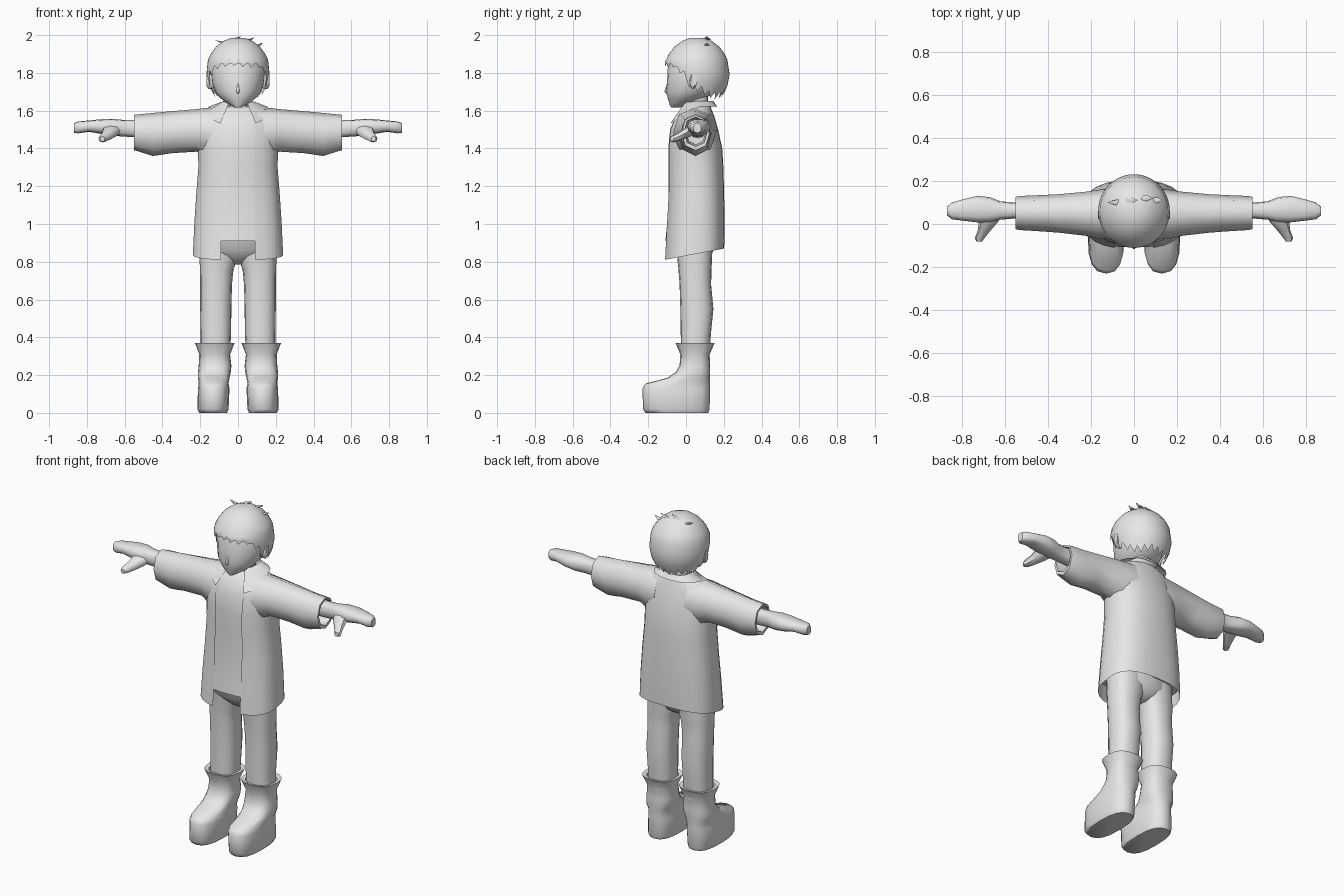
import bpy, bmesh, math

mat = bpy.data.materials.new("light grey")
mat.diffuse_color = (0.8, 0.8, 0.8, 1)


def oval(a0, a1, b0, b1, n=16, p=2.4, t0=0.0, t1=2 * math.pi, closed=True):
    """Superellipse filling the box a0..a1 by b0..b1."""
    pts = []
    for i in range(n):
        t = t0 + (t1 - t0) * i / (n if closed else n - 1)
        c, s = math.cos(t), math.sin(t)
        u = math.copysign(abs(c) ** (2 / p), c)
        v = math.copysign(abs(s) ** (2 / p), s)
        pts.append(((a0 + a1) / 2 + u * (a1 - a0) / 2, (b0 + b1) / 2 + v * (b1 - b0) / 2))
    return pts


def loft(name, rings, closed=True, caps=(True, True), mirror=False, angle=45):
    """Skin a list of 3D rings into one smooth-shaded object."""
    bm = bmesh.new()
    rows = [[bm.verts.new(p) for p in r] for r in rings]
    n = len(rows[0])
    for a, b in zip(rows, rows[1:]):
        for i in range(n if closed else n - 1):
            j = (i + 1) % n
            bm.faces.new((a[i], a[j], b[j], b[i]))
    for flag, row in zip(caps, (rows[0], rows[-1])):
        if flag:
            bm.faces.new(row)
    bmesh.ops.recalc_face_normals(bm, faces=bm.faces[:])
    me = bpy.data.meshes.new(name)
    bm.to_mesh(me)
    bm.free()
    ob = bpy.data.objects.new(name, me)
    bpy.context.collection.objects.link(ob)
    me.materials.append(mat)
    if mirror:
        ob.modifiers.new("mirror", 'MIRROR').use_clip = False
    bpy.ops.object.select_all(action='DESELECT')
    ob.select_set(True)
    bpy.context.view_layer.objects.active = ob
    bpy.ops.object.shade_smooth_by_angle(angle=math.radians(angle))
    return ob


def upright(name, rows, n=16, p=2.4, **kw):
    """Loft along z from rows of (z, x0, x1, y0, y1)."""
    return loft(name, [[(x, y, z) for x, y in oval(x0, x1, y0, y1, n, p)]
                       for z, x0, x1, y0, y1 in rows], **kw)


def sideways(name, rows, n=12, p=2.2, **kw):
    """Loft along x from rows of (x, y0, y1, z0, z1)."""
    return loft(name, [[(x, y, z) for y, z in oval(y0, y1, z0, z1, n, p)]
                       for x, y0, y1, z0, z1 in rows], **kw)


# Boots with flared cuffs
upright("boot", [
    (0.0, 0.058, 0.205, -0.215, 0.118), (0.02, 0.05, 0.215, -0.228, 0.125),
    (0.13, 0.045, 0.212, -0.23, 0.128), (0.155, 0.05, 0.208, -0.215, 0.128),
    (0.185, 0.045, 0.212, -0.1, 0.128), (0.215, 0.038, 0.212, -0.055, 0.128),
    (0.25, 0.035, 0.208, -0.034, 0.128), (0.31, 0.042, 0.205, -0.03, 0.125),
    (0.37, 0.018, 0.228, -0.055, 0.152), (0.365, 0.04, 0.205, -0.033, 0.13),
    (0.32, 0.05, 0.195, -0.02, 0.12)], p=2.6, mirror=True, angle=60)

# Trousers
upright("leg", [
    (0.3, 0.042, 0.198, -0.025, 0.125), (0.42, 0.037, 0.198, -0.028, 0.132),
    (0.55, 0.035, 0.2, -0.03, 0.145), (0.68, 0.032, 0.2, -0.034, 0.133),
    (0.76, 0.024, 0.202, -0.04, 0.135), (0.81, 0.005, 0.203, -0.045, 0.138),
    (0.95, -0.01, 0.2, -0.06, 0.14)], mirror=True)
upright("hips", [
    (0.785, -0.03, 0.03, 0.01, 0.09), (0.81, -0.1, 0.1, -0.025, 0.125),
    (0.86, -0.18, 0.18, -0.07, 0.145), (0.96, -0.2, 0.2, -0.09, 0.15)])

# Jacket sections from hem to neck: z, half width, front, back, half opening, squareness
coat = [(0.84, 0.24, -0.115, 0.202, 0.09, 2.7), (1.0, 0.232, -0.106, 0.205, 0.09, 2.6),
        (1.15, 0.222, -0.098, 0.202, 0.09, 2.5), (1.3, 0.21, -0.098, 0.198, 0.088, 2.4),
        (1.4, 0.212, -0.1, 0.192, 0.088, 2.3), (1.5, 0.215, -0.09, 0.17, 0.09, 2.2),
        (1.57, 0.2, -0.062, 0.15, 0.085, 2.2), (1.608, 0.16, -0.025, 0.135, 0.075, 2.3),
        (1.625, 0.09, -0.005, 0.13, 0.06, 2.4)]
rings = []
for z, w, y0, y1, gap, p in coat:
    t0 = -math.acos((gap / w) ** (p / 2))
    tilt = 0.19 if z < 0.9 else 0
    rings.append([(x, y, z + tilt * (y - 0.043)) for x, y in
                  oval(-w, w, y0, y1, 25, p, t0, math.pi - t0, False)])
loft("jacket", rings, closed=False, caps=(False, False))

# Shirt under the jacket
loft("shirt", [[(x, y, max(z, 0.91)) for x, y in
                oval(0.012 - w, w - 0.012, y0 + 0.006, y1 - 0.01, 24, p)]
               for z, w, y0, y1, gap, p in coat])

# Turned-down collar, open at the front with lapels
rings = []
for z, w, y0, y1, drop in [(1.615, 0.07, -0.01, 0.125, 0.01), (1.65, 0.08, -0.015, 0.145, 0.012),
                           (1.622, 0.16, -0.1, 0.165, 0.075)]:
    rings.append([(x, y, z - drop * max(0, (0.06 - y) / 0.12)) for x, y in
                  oval(-w, w, y0, y1, 17, 2.4, -1.02, math.pi + 1.02, False)])
loft("collar", rings, closed=False, caps=(False, False), angle=35)

# Wide sleeves, pointed underneath, with an open hemmed cuff
sleeve = [(0.1, -0.07, 0.165, 1.36, 1.617), (0.17, -0.068, 0.158, 1.35, 1.615),
          (0.22, -0.055, 0.15, 1.383, 1.608), (0.35, -0.04, 0.138, 1.375, 1.597),
          (0.45, -0.033, 0.133, 1.36, 1.588), (0.53, -0.028, 0.13, 1.385, 1.58),
          (0.55, -0.024, 0.126, 1.39, 1.578), (0.55, -0.01, 0.113, 1.41, 1.567),
          (0.47, 0.0, 0.105, 1.42, 1.56)]
sideways("sleeve", sleeve, n=8, p=2.2, mirror=True, angle=60)

# Hands: wrist, mitten of joined fingers, and thumb
sideways("hand", [
    (0.44, 0.02, 0.105, 1.455, 1.555), (0.56, 0.025, 0.1, 1.46, 1.55),
    (0.62, 0.02, 0.105, 1.464, 1.552), (0.67, 0.008, 0.125, 1.468, 1.557),
    (0.73, 0.008, 0.13, 1.478, 1.554), (0.79, 0.015, 0.115, 1.488, 1.548),
    (0.845, 0.022, 0.1, 1.48, 1.543), (0.867, 0.04, 0.08, 1.482, 1.535)],
    p=2.6, mirror=True)
loft("thumb", [[(x, y, z) for x, z in oval(x0, x1, z0, z1, 8, 2.3)]
               for y, x0, x1, z0, z1 in [
                   (0.05, 0.61, 0.71, 1.475, 1.53), (0.01, 0.63, 0.72, 1.458, 1.52),
                   (-0.03, 0.665, 0.725, 1.442, 1.492), (-0.065, 0.693, 0.738, 1.432, 1.472),
                   (-0.082, 0.705, 0.73, 1.437, 1.463)]], mirror=True)

# Neck and head with a pointed chin
upright("neck", [(1.55, -0.065, 0.065, -0.005, 0.12), (1.74, -0.06, 0.06, 0.0, 0.115)])
upright("head", [
    (1.617, -0.018, 0.018, -0.08, -0.03), (1.635, -0.05, 0.05, -0.088, 0.03),
    (1.665, -0.092, 0.092, -0.096, 0.1), (1.7, -0.122, 0.122, -0.106, 0.16),
    (1.75, -0.14, 0.14, -0.1, 0.195), (1.82, -0.147, 0.147, -0.098, 0.205),
    (1.9, -0.125, 0.125, -0.07, 0.19)], n=20, p=2.0)
upright("nose", [(1.69, -0.008, 0.008, -0.108, -0.08), (1.702, -0.01, 0.01, -0.118, -0.08),
                 (1.74, -0.006, 0.006, -0.104, -0.08)], n=6, p=2, angle=80)

# Ears
sideways("ear", [(0.125, 0.02, 0.05, 1.72, 1.785), (0.155, 0.018, 0.055, 1.715, 1.795),
                 (0.168, 0.026, 0.06, 1.73, 1.8)], n=8, mirror=True)

# Hair cap with a jagged fringe, higher in front and lower at the nape
N = 44
sections = [(1.985, 0.035), (1.97, 0.075), (1.94, 0.115), (1.9, 0.145), (1.87, 0.159)]
rings = [[(x, y, z) for x, y in oval(-r, r, 0.06 - r * 1.04, 0.06 + r * 1.0, N, 2)]
         for z, r in sections]


def hairline(t):
    f = -math.sin(t)  # 1 at the front, -1 at the back
    if f > 0.3:
        return 1.775 + 0.075 * min(1, (f - 0.3) / 0.5)
    return 1.685 + 0.06 * max(0, f + 0.4) / 0.7


for k in (0.4, 0.7, 1.0):
    row = []
    for i in range(N):
        t = 2 * math.pi * i / N
        jag = 0.024 * (1 if i % 2 else -1) * (0.75 + 0.25 * math.sin(i * 2.3))
        z = 1.87 + (hairline(t) - (0 if k == 1 else 0.01) - 1.87) * k + (jag if k == 1 else 0)
        s = 0.166 - 0.75 * max(0, 1.8 - z) ** 2 / 0.3
        row.append((s * math.cos(t), 0.06 + s * 1.03 * math.sin(t), z))
    rings.append(row)
loft("hair", rings, caps=(True, False), angle=50)

# Loose tufts on the crown
for x, y, z, dx in [(-0.08, 0.1, 1.96, -0.04), (0.05, 0.12, 1.973, 0.035),
                    (0.1, 0.11, 1.945, 0.03), (-0.02, 0.11, 1.98, 0.035)]:
    base = [(x + a, y + b, z) for a, b in oval(-0.02, 0.02, -0.015, 0.015, 5, 2)]
    tip = [(x + dx + a, y + b, z + 0.014) for a, b in oval(-0.002, 0.002, -0.002, 0.002, 5, 2)]
    loft("hair_tuft", [base, tip])
